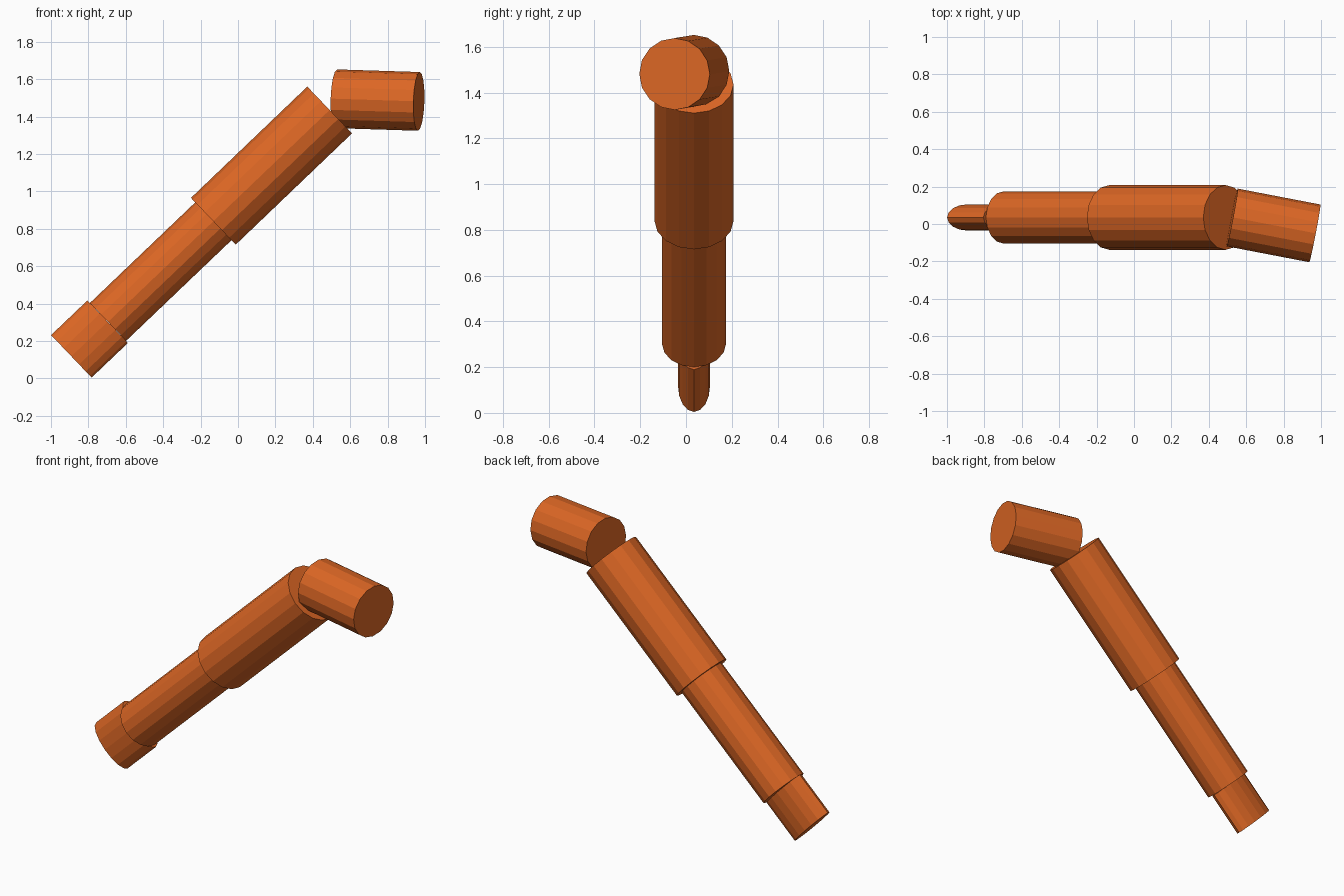
import bpy, bmesh
from mathutils import Vector, Matrix

if "Cube" in bpy.data.objects:
    bpy.data.objects.remove(bpy.data.objects["Cube"])

orange = bpy.data.materials.new("burnt_orange")
orange.diffuse_color = (0.72, 0.135, 0.018, 1)
orange.use_nodes = True
orange.node_tree.nodes["Principled BSDF"].inputs["Base Color"].default_value = orange.diffuse_color

SIDES = 16


def rod(name, start, end, radius_across, radius_side):
    """Flat-faced closed cylinder between two points, elliptical if the radii differ."""
    a, b = Vector(start), Vector(end)
    axis = (b - a).normalized()
    across = Vector((0, 1, 0)).cross(axis).normalized()
    side = axis.cross(across)
    frame = Matrix((across, side, axis)).transposed().to_4x4()
    frame.translation = (a + b) / 2
    bm = bmesh.new()
    bmesh.ops.create_cone(bm, cap_ends=True, segments=SIDES,
                          radius1=1, radius2=1, depth=(b - a).length)
    # put a corner exactly on the long axis of the section, then size it
    first = bm.verts[:][0].co
    turn = Matrix.Rotation(-first.xy.to_3d().to_2d().angle_signed(Vector((1, 0))) * -1, 4, 'Z') \
        if abs(first.x) < 0.999 and abs(first.y) < 0.999 else Matrix.Identity(4)
    bm.transform(frame @ Matrix.Diagonal((radius_across, radius_side, 1, 1)) @ turn)
    bmesh.ops.recalc_face_normals(bm, faces=bm.faces)
    mesh = bpy.data.meshes.new(name)
    bm.to_mesh(mesh)
    bm.free()
    mesh.materials.append(orange)
    obj = bpy.data.objects.new(name, mesh)
    bpy.context.collection.objects.link(obj)
    return obj


# Thick upper section of the sloping shaft
rod("upper_shaft", (-0.132, 0.035, 0.84), (0.49, 0.035, 1.435), 0.173, 0.173)
# Thinner lower section, seated a little way into the upper one
rod("lower_shaft", (-0.695, 0.035, 0.302), (-0.118, 0.035, 0.853), 0.14, 0.14)
# Flattened oval foot at the bottom
rod("flat_tip", (-0.891, 0.035, 0.118), (-0.697, 0.035, 0.303), 0.157, 0.07)
# Level head at the top, turned slightly forward
rod("head", (0.525, 0.035, 1.495), (0.967, -0.05, 1.481), 0.157, 0.157)
